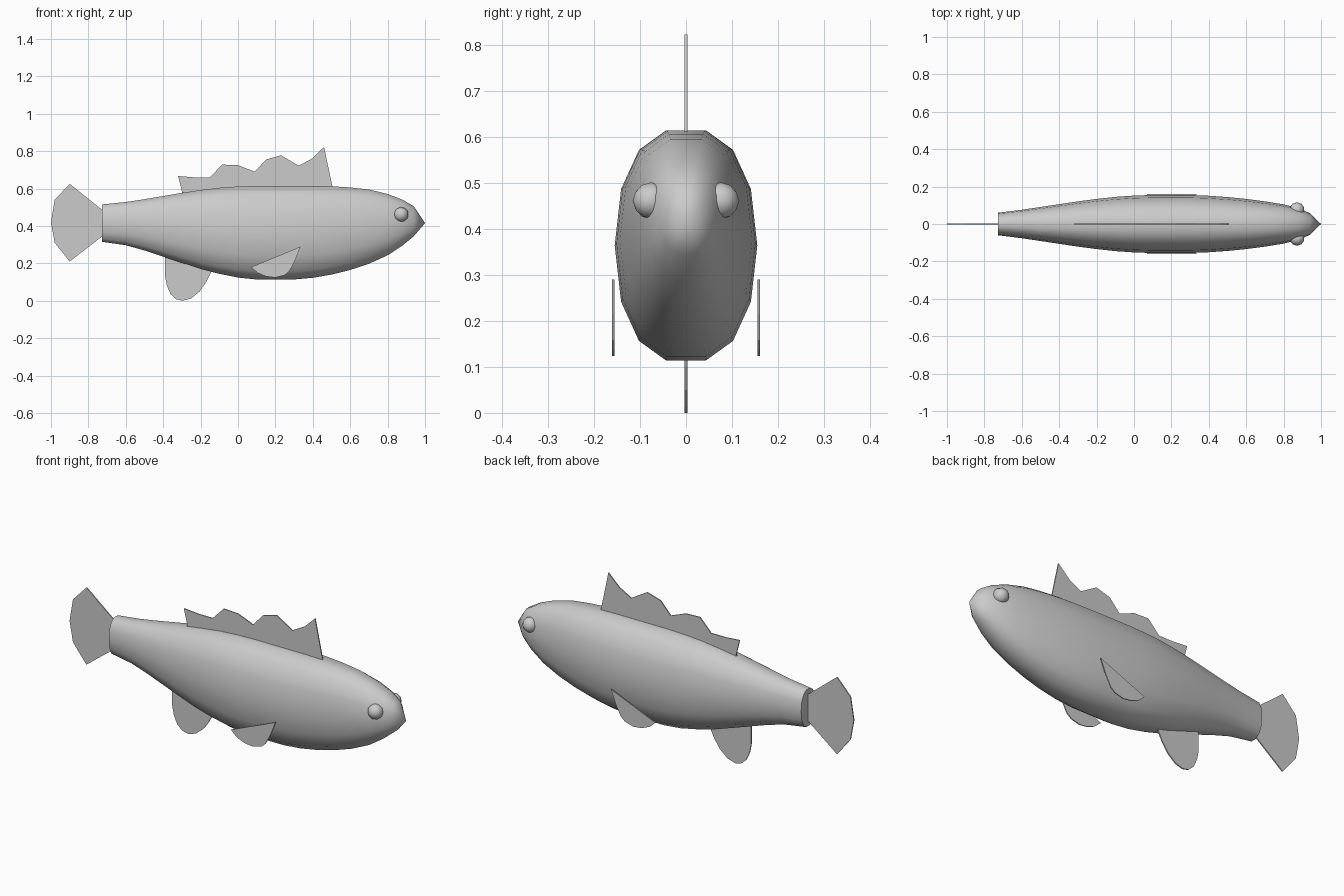
import bpy, bmesh
from mathutils import Matrix

if "Cube" in bpy.data.objects:
    bpy.data.objects.remove(bpy.data.objects["Cube"])


def finish(name, bm, smooth=False):
    bmesh.ops.recalc_face_normals(bm, faces=bm.faces[:])
    mesh = bpy.data.meshes.new(name)
    bm.to_mesh(mesh)
    bm.free()
    ob = bpy.data.objects.new(name, mesh)
    bpy.context.collection.objects.link(ob)
    if smooth:
        bpy.ops.object.select_all(action='DESELECT')
        ob.select_set(True)
        bpy.context.view_layer.objects.active = ob
        bpy.ops.object.shade_smooth_by_angle(angle=1.1)
    return ob


def fin(name, outline, y=0.0, thick=0.006):
    """Thin flat plate from an (x, z) outline."""
    bm = bmesh.new()
    face = bm.faces.new([bm.verts.new((x, y - thick / 2, z)) for x, z in outline])
    ext = bmesh.ops.extrude_face_region(bm, geom=[face], use_keep_orig=True)
    verts = [g for g in ext["geom"] if isinstance(g, bmesh.types.BMVert)]
    bmesh.ops.translate(bm, verts=verts, vec=(0, thick, 0))
    return finish(name, bm)


# Body: 14-sided oval sections (x, top, bottom, half width)
stations = [
    (-0.727, .515, .315, .060), (-0.6, .528, .297, .076), (-0.5, .543, .269, .091),
    (-0.4, .560, .236, .106), (-0.3, .577, .203, .121), (-0.2, .592, .170, .134),
    (-0.1, .604, .144, .145), (0.0, .611, .124, .152), (0.1, .614, .114, .155),
    (0.3, .614, .114, .155), (0.4, .614, .123, .151), (0.5, .612, .140, .144),
    (0.6, .606, .165, .134), (0.7, .595, .198, .121), (0.8, .571, .243, .105),
    (0.88, .540, .296, .085), (0.94, .505, .345, .058)]
quarter = [(.28, 1), (.66, .83), (.91, .49)]
right = quarter + [(1, 0)] + [(a, -b) for a, b in reversed(quarter)]
section = right + [(-a, b) for a, b in reversed(right)]

bm = bmesh.new()
rings = []
for x, top, bot, w in stations:
    mid, h = (top + bot) / 2, (top - bot) / 2
    rings.append([bm.verts.new((x, a * w, mid + b * h)) for a, b in section])
n = len(section)
for r0, r1 in zip(rings, rings[1:]):
    for i in range(n):
        j = (i + 1) % n
        bm.faces.new((r0[i], r0[j], r1[j], r1[i]))
nose = bm.verts.new((1.0, 0, .415))
for i in range(n):
    bm.faces.new((rings[-1][i], rings[-1][(i + 1) % n], nose))
bm.faces.new(rings[0])
finish("body", bm, smooth=True)

# Eyes
for side, label in ((1, "left"), (-1, "right")):
    bm = bmesh.new()
    bmesh.ops.create_icosphere(bm, subdivisions=2, radius=.04,
                               matrix=Matrix.Translation((.872, side * .076, .461)))
    finish("eye_" + label, bm, smooth=True)

# Tail, dorsal and anal fins
fin("tail_fin", [(-.70, .468), (-.725, .485), (-.90, .625), (-.98, .54), (-1, .42),
                 (-.98, .31), (-.90, .21), (-.725, .345), (-.70, .365)])
fin("dorsal_fin", [(-.30, .55), (-.30, .585), (-.32, .667), (-.235, .66), (-.15, .66),
                   (-.085, .728), (0, .725), (.09, .69), (.15, .755), (.23, .778),
                   (.325, .722), (.395, .76), (.46, .822), (.505, .61), (.505, .57)])
fin("anal_fin", [(-.39, .26), (-.39, .13), (-.38, .08), (-.36, .035), (-.33, .008),
                 (-.295, 0), (-.25, .013), (-.205, .05), (-.17, .10), (-.14, .16),
                 (-.13, .22)])

# Pectoral fins, one on each flank
pectoral = [(.335, .29), (.07, .18), (.105, .149), (.15, .13), (.20, .124),
            (.25, .137), (.275, .158), (.305, .215)]
for side, label in ((1, "left"), (-1, "right")):
    fin("pectoral_fin_" + label, pectoral, side * .158, .005)
